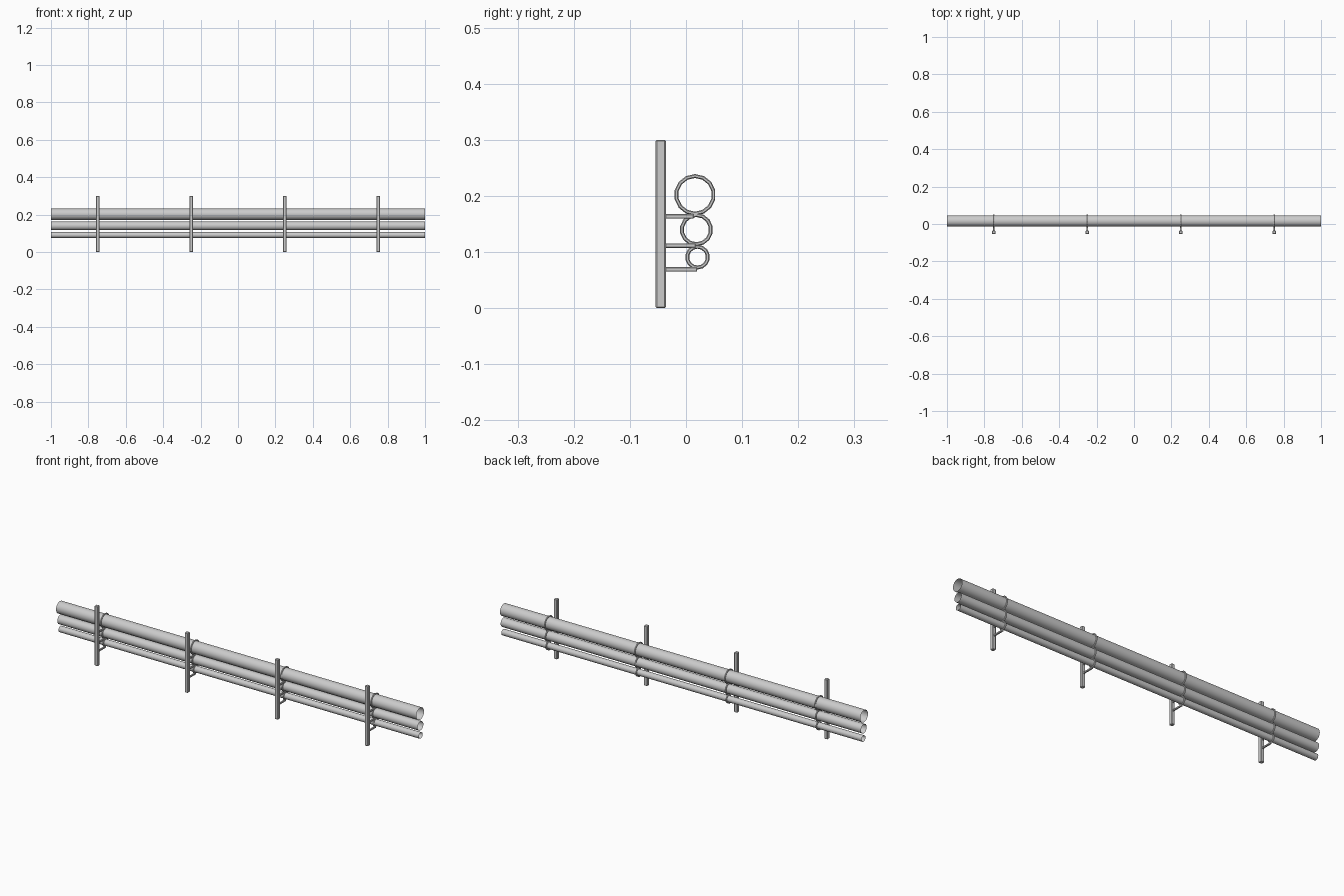
import bpy, bmesh, math
from mathutils import Matrix, Vector

if "Cube" in bpy.data.objects:
    bpy.data.objects.remove(bpy.data.objects["Cube"])

# pipe name, centre y, centre z, pipe radius, arm z, arm tip y
PIPES = [("top", 0.0160, 0.202, 0.0305, 0.1635, 0.014),
         ("middle", 0.0185, 0.140, 0.0230, 0.1115, 0.017),
         ("bottom", 0.0205, 0.091, 0.0155, 0.0690, 0.020)]
STATIONS = [-0.75, -0.25, 0.25, 0.75]


def new_object(name, bm):
    bmesh.ops.recalc_face_normals(bm, faces=bm.faces[:])
    mesh = bpy.data.meshes.new(name)
    bm.to_mesh(mesh)
    bm.free()
    obj = bpy.data.objects.new(name, mesh)
    bpy.context.collection.objects.link(obj)
    return obj


def box(name, center, size, bevel):
    bm = bmesh.new()
    bmesh.ops.create_cube(bm, size=1, matrix=Matrix.Translation(center) @ Matrix.Diagonal((*size, 1)))
    bmesh.ops.bevel(bm, geom=bm.edges[:], offset=bevel, segments=1, affect='EDGES')
    return new_object(name, bm)


def pipe(name, y, z, r):
    # open-ended tube along x
    bm = bmesh.new()
    bmesh.ops.create_cone(bm, cap_ends=False, segments=16, radius1=r, radius2=r, depth=2,
                          matrix=Matrix.Translation((0, y, z)) @ Matrix.Rotation(math.pi / 2, 4, 'Y'))
    obj = new_object(name, bm)
    for p in obj.data.polygons:
        p.use_smooth = True
    return obj


def clamp(name, x, y, z, r, tube, sides=14, ring=6):
    # small torus wrapped around a pipe
    bm = bmesh.new()
    loops = []
    for i in range(sides):
        a = 2 * math.pi * i / sides + math.pi / 2
        loop = []
        for j in range(ring):
            b = 2 * math.pi * j / ring
            rad = r + tube * math.cos(b)
            loop.append(bm.verts.new((x + tube * math.sin(b), y + rad * math.cos(a), z + rad * math.sin(a))))
        loops.append(loop)
    for i in range(sides):
        p, q = loops[i], loops[(i + 1) % sides]
        for j in range(ring):
            k = (j + 1) % ring
            bm.faces.new((p[j], p[k], q[k], q[j]))
    return new_object(name, bm)


# long pipes
for name, y, z, r, arm_z, tip in PIPES:
    pipe(name + "_pipe", y, z, r)

# wall posts with support arms and clamps
for n, x in enumerate(STATIONS, 1):
    box(f"post_{n}", Vector((x, -0.045, 0.15)), (0.018, 0.018, 0.3), 0.002)
    for name, y, z, r, arm_z, tip in PIPES:
        back = -0.038
        box(f"{name}_arm_{n}", Vector((x, (back + tip) / 2, arm_z)), (0.008, tip - back, 0.008), 0.0012)
        clamp(f"{name}_clamp_{n}", x, y, z, r + 0.003, 0.0035)
